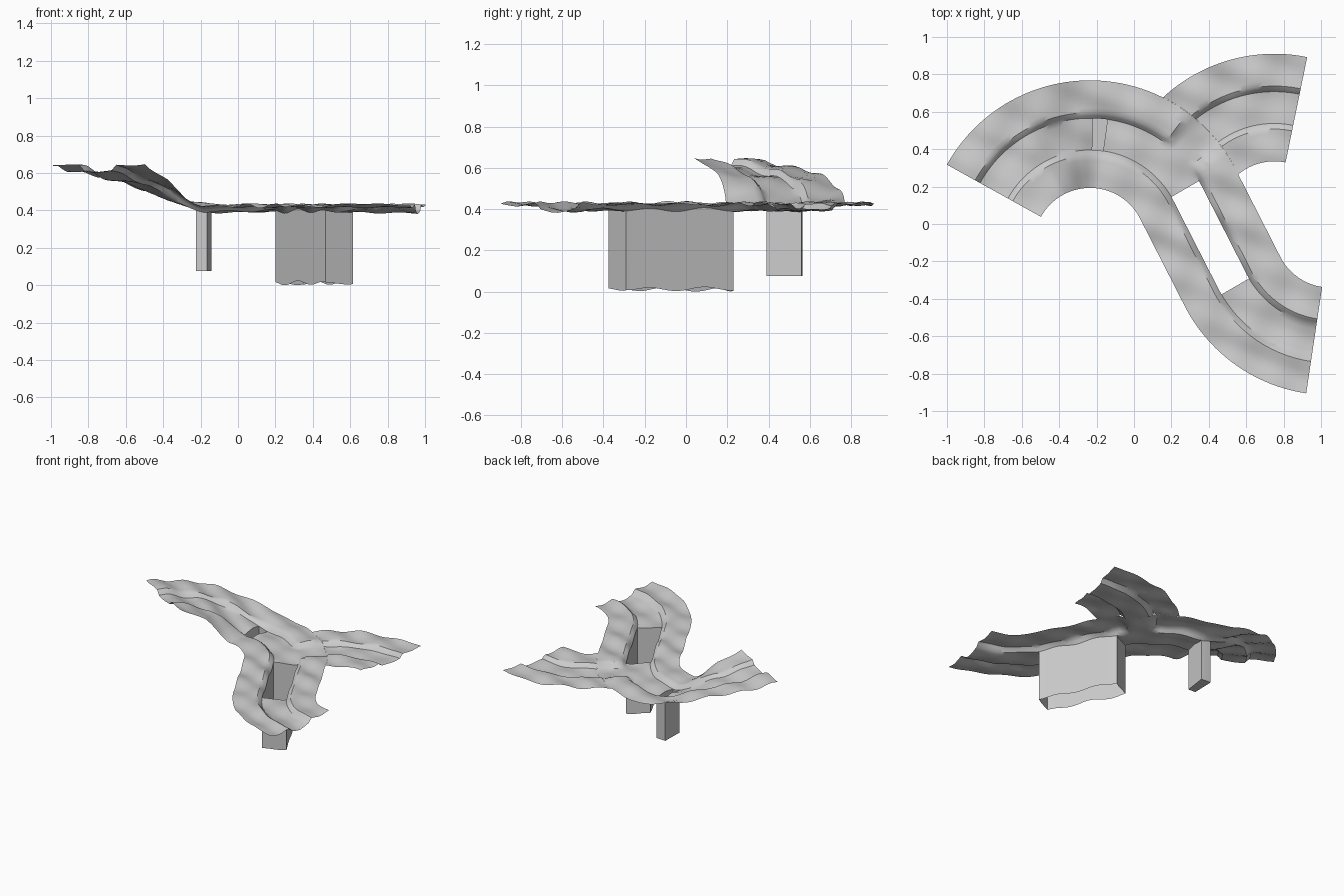
import bpy, bmesh
from math import sin, cos, atan2, asin, sqrt, degrees, radians, hypot

if "Cube" in bpy.data.objects:
    bpy.data.objects.remove(bpy.data.objects["Cube"])

R, HALF, BED = 0.5875, 0.2875, 0.085        # bend radius, half width, half bed width
C1, C2, C3 = (-0.235, -0.107), (0.75, 0.035), (1.05, -0.04)   # bend centres

# tangent between the first and last bend
dx, dy = C3[0] - C1[0], C3[1] - C1[1]
D = hypot(dx, dy)
TILT = degrees(atan2(dy, dx) - asin(2 * R / D)) + 90
L = sqrt(D * D - 4 * R * R)
N = (cos(radians(TILT)), sin(radians(TILT)))
T = (N[1], -N[0])

half = [BED, 0.1, 0.115, 0.14, 0.165, 0.19, 0.215, 0.24, 0.265, HALF]
COLS = sorted([-o for o in half] + half + [-0.06, -0.03, 0, 0.03, 0.06])
LO, HI = COLS.index(-BED), COLS.index(BED)


def polar(c, r, a):
    return c[0] + r * cos(radians(a)), c[1] + r * sin(radians(a))


def rel(c, x, y):
    return hypot(x - c[0], y - c[1]), degrees(atan2(y - c[1], x - c[0]))


def smooth(a, b, v):
    t = min(1, max(0, (v - a) / (b - a)))
    return t * t * (3 - 2 * t)


def lateral(x, y):
    """Offset from the main channel's centre line."""
    r, a = rel(C1, x, y)
    if a >= TILT:
        return r - R
    s = (x - C1[0]) * T[0] + (y - C1[1]) * T[1]
    if s < L:
        return (x - C1[0]) * N[0] + (y - C1[1]) * N[1] - R
    return R - rel(C3, x, y)[0]


SLOPE = [(84, 0), (90, .012), (98, .04), (107, .085), (118, .135), (135, .18), (152, .222), (181, .23)]


def height(x, y):
    # bed dug by either channel, gentle bumps, upstream slope
    dig = 1 - smooth(BED - .005, 0.115, abs(lateral(x, y)))
    r, a = rel(C2, x, y)
    if 70 < a < 157:
        dig = max(dig, 1 - smooth(BED - .005, 0.115, abs(r - R)))
    z = 0.425 - 0.03 * dig
    z += 0.008 * sin(19 * x + 7 * y) * cos(17 * y - 5 * x) + 0.006 * sin(31 * y + 11 * x + 1)
    a = rel(C1, x, y)[1]
    if x < 0.1 and a > 84:
        for (a0, h0), (a1, h1) in zip(SLOPE, SLOPE[1:]):
            if a0 <= a <= a1:
                z += h0 + (h1 - h0) * (a - a0) / (a1 - a0)
    return z


def span(a, b, n):
    return [a + (b - a) * i / n for i in range(n)]


def make(name, rows, holes=(), angle=35):
    bm = bmesh.new()
    grid = [[bm.verts.new(p) for p in row] for row in rows]
    for i in range(len(grid) - 1):
        for j in range(len(grid[0]) - 1):
            if any(i0 <= i < i1 and j0 <= j < j1 for i0, i1, j0, j1 in holes):
                continue
            bm.faces.new((grid[i][j], grid[i + 1][j], grid[i + 1][j + 1], grid[i][j + 1]))
    bmesh.ops.delete(bm, geom=[v for v in bm.verts if not v.link_faces], context='VERTS')
    bm.normal_update()
    if sum(f.normal.z for f in bm.faces) < 0:
        bmesh.ops.reverse_faces(bm, faces=bm.faces[:])
    finish(name, bm, angle)


def finish(name, bm, angle):
    me = bpy.data.meshes.new(name)
    bm.to_mesh(me)
    bm.free()
    ob = bpy.data.objects.new(name, me)
    bpy.context.collection.objects.link(ob)
    bpy.ops.object.select_all(action='DESELECT')
    ob.select_set(True)
    bpy.context.view_layer.objects.active = ob
    bpy.ops.object.shade_smooth_by_angle(angle=radians(angle))


# main channel: bend, straight, bend
POST0, POST1, PIT = 88.7, 82.0, 3.0
arc1 = (span(151, POST0, 25) + span(POST0, POST1, 3) + span(POST1, TILT + PIT, 20)
        + span(TILT + PIT, TILT, 2))
arc3 = span(TILT + 180, TILT + 180 + PIT, 2) + span(TILT + 180 + PIT, 261.5, 20) + [261.5]
rows = [[polar(C1, R + o, a) for o in COLS] for a in arc1]
for s in span(0, L, 20):
    rows.append([(C1[0] + (R + o) * N[0] + s * T[0], C1[1] + (R + o) * N[1] + s * T[1]) for o in COLS])
rows += [[polar(C3, R - o, a) for o in COLS] for a in arc3]
rows = [[(x, y, height(x, y)) for x, y in row] for row in rows]
pit = (len(arc1) - 2, len(arc1) + 20 + 2, LO, HI)
post = (25, 28, LO, HI)
make("main_channel", rows, (pit, post))

# side branch: starts where it leaves the main channel
starts = []
for o in COLS:
    a = 150
    while a > 90 and abs(lateral(*polar(C2, R + o, a))) <= HALF:
        a -= 0.1
    starts.append(a)
branch = []
for i in range(31):
    row = []
    for o, a in zip(COLS, starts):
        x, y = polar(C2, R + o, a + (78.4 - a) * i / 30)
        row.append((x, y, height(x, y)))
    branch.append(row)
make("side_branch", branch)


def shaft(name, hole, bottom=None):
    """Walls hanging from the rim of an opening, with an optional floor."""
    i0, i1, j0, j1 = hole
    rim = ([rows[i][j0] for i in range(i0, i1)] + [rows[i1][j] for j in range(j0, j1)]
           + [rows[i][j1] for i in range(i1, i0, -1)] + [rows[i0][j] for j in range(j1, j0, -1)])
    low = min(p[2] for p in rim)
    bm = bmesh.new()
    top = [bm.verts.new(p) for p in rim]
    bot = [bm.verts.new((p[0], p[1], p[2] - low if bottom is None else bottom)) for p in rim]
    for k in range(len(rim)):
        n = (k + 1) % len(rim)
        bm.faces.new((top[k], top[n], bot[n], bot[k]))
    if bottom is not None:
        bm.faces.new(bot)
    bmesh.ops.recalc_face_normals(bm, faces=bm.faces[:])
    finish(name, bm, 30)


# large open pit and the small closed shaft upstream
shaft("pit_walls", pit)
shaft("small_shaft", post, 0.075)
